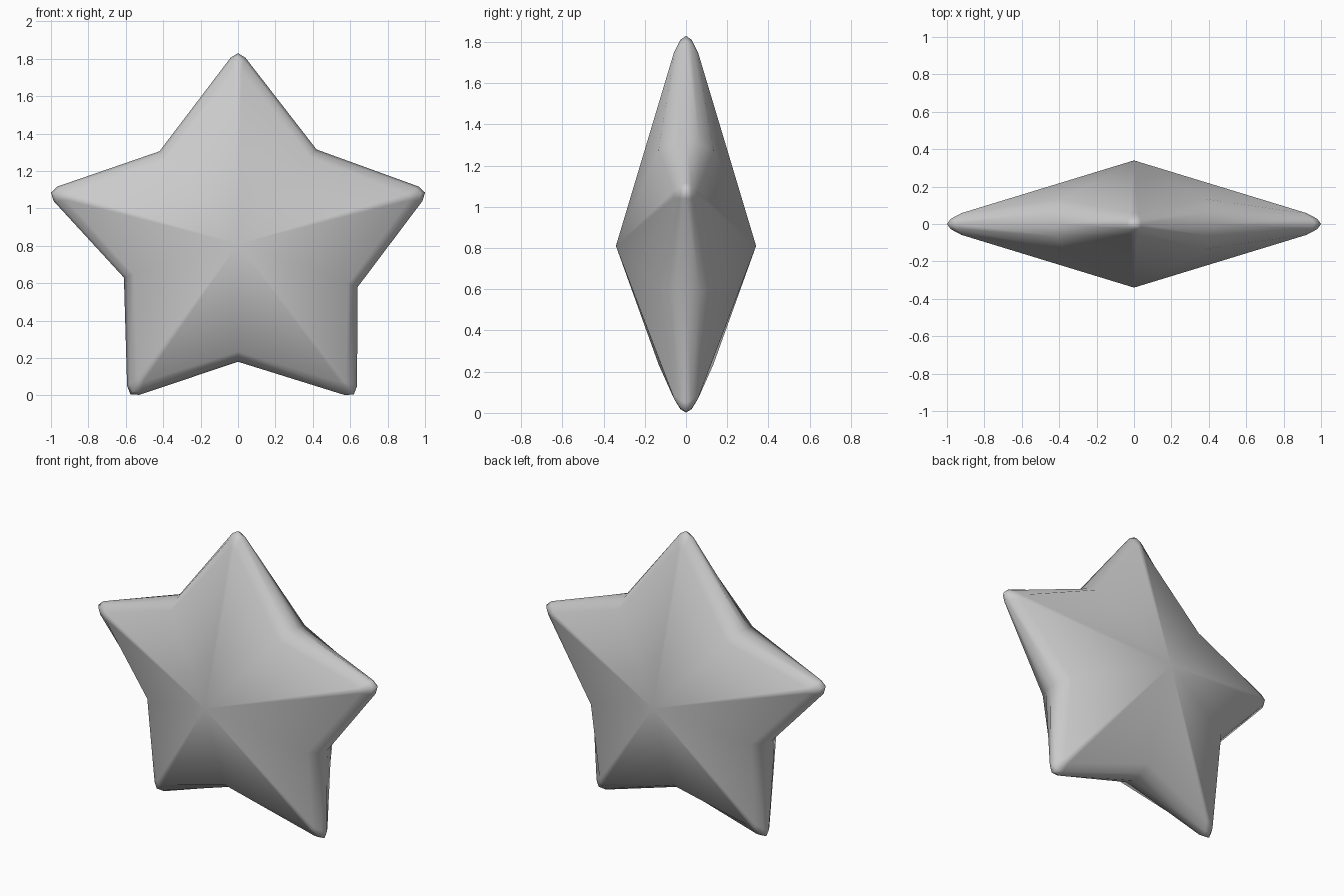
import bpy, bmesh
from mathutils import Vector

if "Cube" in bpy.data.objects:
    bpy.data.objects.remove(bpy.data.objects["Cube"])

CENTRE = Vector((0.0, 0.81))
HALF_DEPTH = 0.34

# Outline in the x-z plane: five tips and the notch following each one (clockwise)
TIPS = [(0, 1.83), (1.0, 1.085), (0.62, 0.006), (-0.575, 0.006), (-1.0, 1.085)]
NOTCHES = [(0.42, 1.315), (0.64, 0.58), (0, 0.18), (-0.61, 0.63), (-0.42, 1.305)]


def ring_points(tip_inset, width, setback, tip_y, notch_inset, notch_y):
    """One closed contour: three points round each tip, one at each notch."""
    pts = []
    for tip, notch in zip(TIPS, NOTCHES):
        t, n = Vector(tip), Vector(notch)
        d = (t - CENTRE).normalized()
        side = Vector((d.y, -d.x))
        end = t - d * tip_inset
        for k in (-1, 0, 1):
            p = end + side * width * k - d * setback * abs(k)
            pts.append((p.x, tip_y, p.y))
        p = n - (n - CENTRE).normalized() * notch_inset
        pts.append((p.x, notch_y, p.y))
    return pts


# Contours from the front face edge to the widest middle line
FRONT = ring_points(0.08, 0.018, 0.012, 0.058, 0.055, 0.133)
ROUND = ring_points(0.02, 0.035, 0.022, 0.027, 0.018, 0.065)
MIDDLE = ring_points(0.0, 0.04, 0.025, 0.0, 0.0, 0.0)

bm = bmesh.new()


def add_ring(points, sign):
    return [bm.verts.new((x, y * sign, z)) for x, y, z in points]


# Both halves share the middle contour and rise to a central peak
middle = add_ring(MIDDLE, 1)
count = len(middle)
for sign in (-1, 1):
    rings = [middle, add_ring(ROUND, sign), add_ring(FRONT, sign)]
    for a, b in zip(rings, rings[1:]):
        for i in range(count):
            j = (i + 1) % count
            bm.faces.new((a[i], a[j], b[j], b[i]))
    peak = bm.verts.new((CENTRE.x, HALF_DEPTH * sign, CENTRE.y))
    for i in range(count):
        bm.faces.new((rings[-1][i], rings[-1][(i + 1) % count], peak))

bmesh.ops.recalc_face_normals(bm, faces=bm.faces)
for f in bm.faces:
    f.smooth = True

mesh = bpy.data.meshes.new("star")
bm.to_mesh(mesh)
bm.free()
star = bpy.data.objects.new("star", mesh)
bpy.context.collection.objects.link(star)
